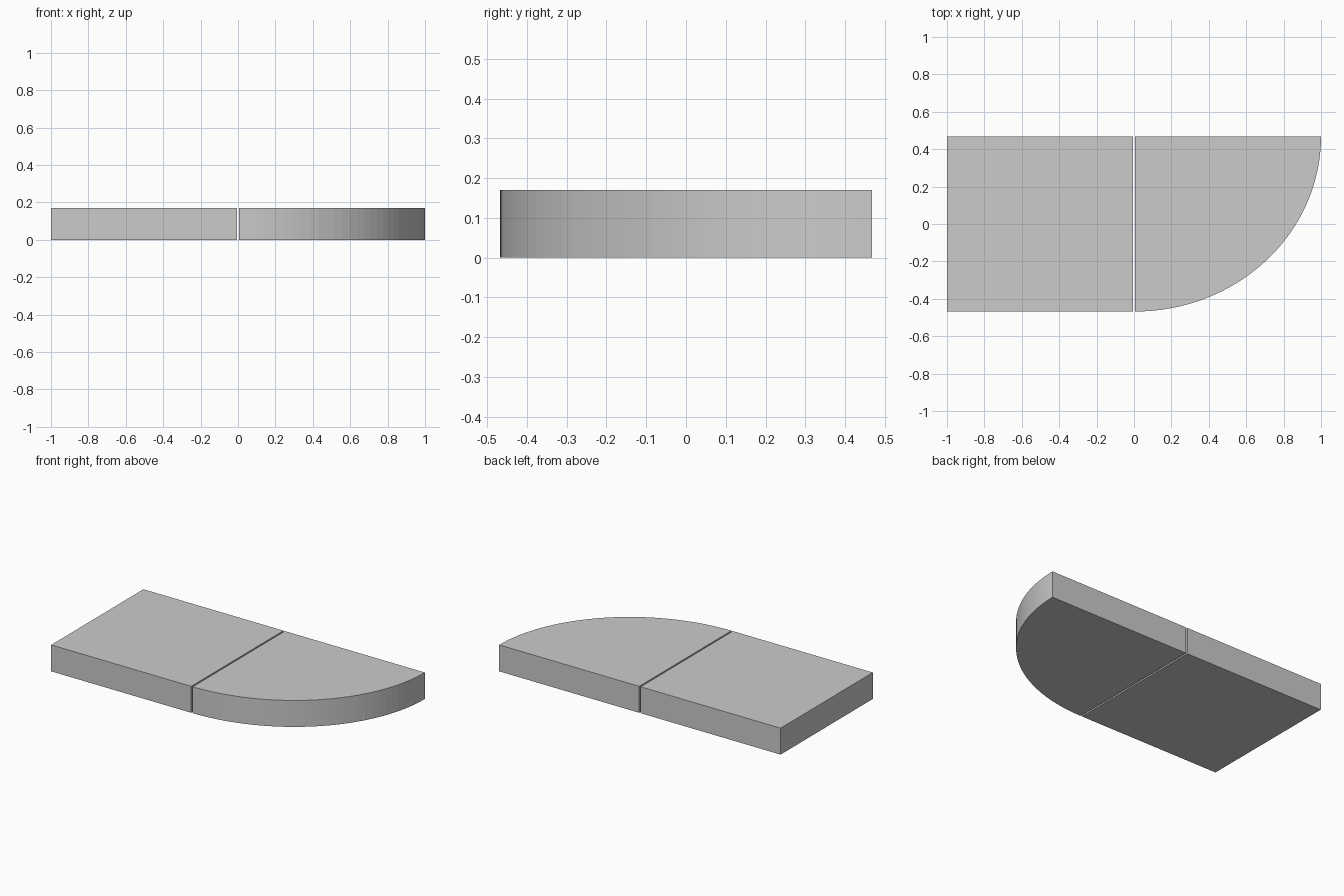
import bpy, bmesh, math

if "Cube" in bpy.data.objects:
    bpy.data.objects.remove(bpy.data.objects["Cube"])

HALF_Y, HEIGHT, GAP, SEGMENTS = 0.468, 0.17, 0.005, 32


def slab(name, outline):
    """Extrude a counter-clockwise outline up from the ground."""
    bm = bmesh.new()
    base = bm.faces.new([bm.verts.new((x, y, 0)) for x, y in outline])
    ext = bmesh.ops.extrude_face_region(bm, geom=[base], use_keep_orig=True)
    top = [v for v in ext["geom"] if isinstance(v, bmesh.types.BMVert)]
    bmesh.ops.translate(bm, verts=top, vec=(0, 0, HEIGHT))
    bmesh.ops.recalc_face_normals(bm, faces=bm.faces)
    mesh = bpy.data.meshes.new(name)
    bm.to_mesh(mesh)
    bm.free()
    obj = bpy.data.objects.new(name, mesh)
    bpy.context.collection.objects.link(obj)
    return obj


# Rectangular half
slab("rectangular_slab", [(-1, -HALF_Y), (-GAP, -HALF_Y), (-GAP, HALF_Y), (-1, HALF_Y)])

# Quarter-round half, its arc centred on the back inner corner
arc = [(GAP + (1 - GAP) * math.sin(a), HALF_Y - 2 * HALF_Y * math.cos(a))
       for a in (math.pi / 2 * i / SEGMENTS for i in range(SEGMENTS + 1))]
slab("quarter_round_slab", arc + [(GAP, HALF_Y)])
